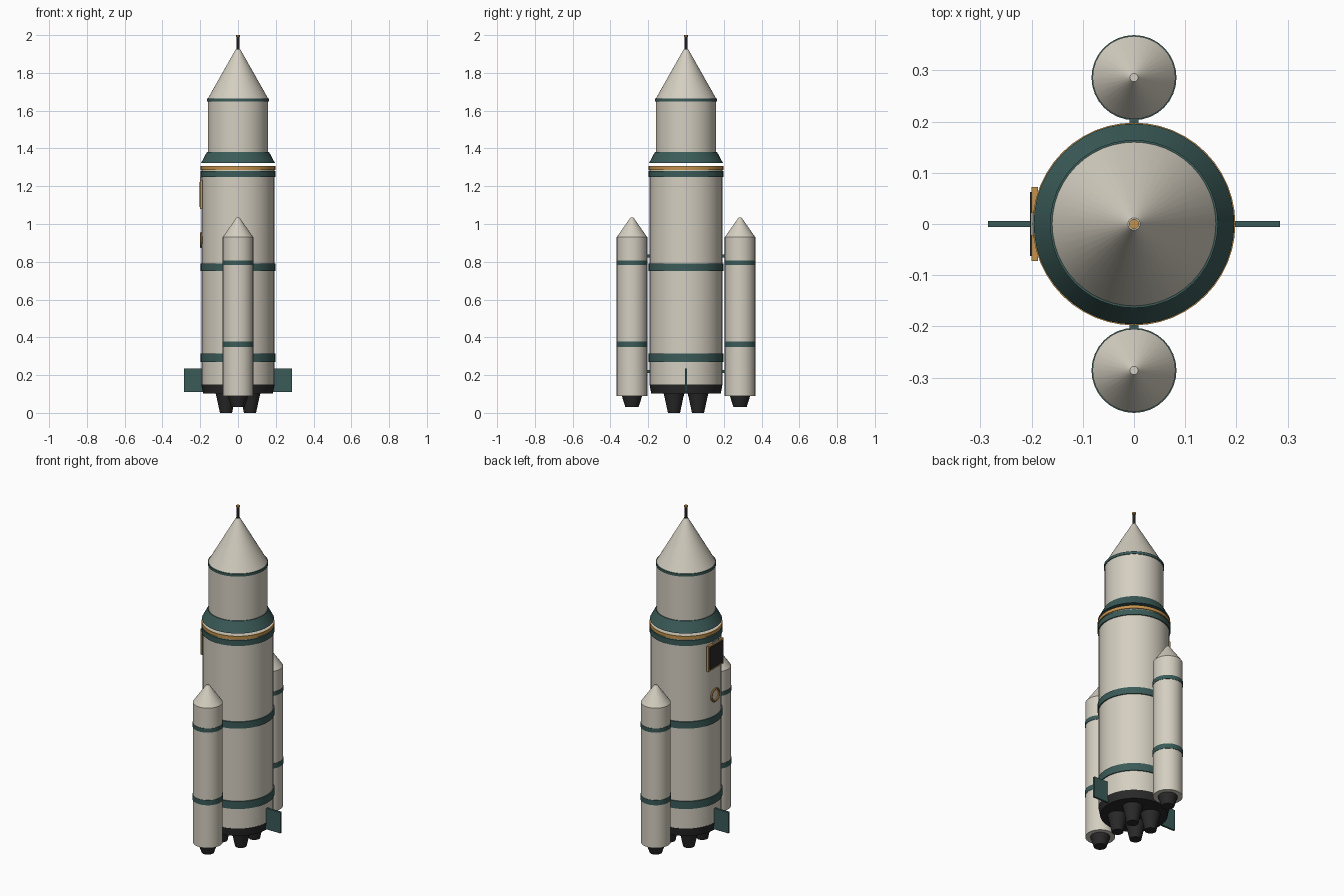
import bpy, bmesh, math
from mathutils import Matrix

if "Cube" in bpy.data.objects:
    bpy.data.objects.remove(bpy.data.objects["Cube"])


def material(name, rgb):
    m = bpy.data.materials.new(name)
    m.diffuse_color = (*rgb, 1)
    m.use_nodes = True
    m.node_tree.nodes["Principled BSDF"].inputs["Base Color"].default_value = m.diffuse_color
    return m


CREAM = material("cream paint", (0.66, 0.62, 0.53))
TEAL = material("dark teal", (0.043, 0.105, 0.098))
BLACK = material("charcoal", (0.022, 0.022, 0.023))
GOLD = material("gold", (0.55, 0.29, 0.075))
GREY = material("grey metal", (0.30, 0.30, 0.29))


def finish(name, bm, mat, loc=(0, 0, 0), smooth=True):
    bmesh.ops.recalc_face_normals(bm, faces=bm.faces)
    me = bpy.data.meshes.new(name)
    bm.to_mesh(me)
    bm.free()
    me.materials.append(mat)
    ob = bpy.data.objects.new(name, me)
    ob.location = loc
    bpy.context.collection.objects.link(ob)
    if smooth:
        bpy.ops.object.select_all(action='DESELECT')
        ob.select_set(True)
        bpy.context.view_layer.objects.active = ob
        bpy.ops.object.shade_smooth_by_angle(angle=math.radians(30))
    return ob


def lathe(name, profile, mat, loc=(0, 0, 0), n=48):
    """Revolve (radius, height) points around z; radius 0 closes the end."""
    bm = bmesh.new()
    rings = []
    for r, z in profile:
        if r == 0:
            rings.append([bm.verts.new((0, 0, z))] * n)
        else:
            rings.append([bm.verts.new((r * math.cos(2 * math.pi * i / n),
                                        r * math.sin(2 * math.pi * i / n), z)) for i in range(n)])
    for a, b in zip(rings, rings[1:]):
        for i in range(n):
            j = (i + 1) % n
            bm.faces.new(list(dict.fromkeys((a[i], a[j], b[j], b[i]))))
    return finish(name, bm, mat, loc)


def band(name, r, z0, z1, mat, depth=0.006, loc=(0, 0, 0), n=48):
    return lathe(name, [(r - depth, z0), (r, z0), (r, z1), (r - depth, z1)], mat, loc, n)


def box(name, lo, hi, mat):
    bm = bmesh.new()
    bmesh.ops.create_cube(bm, size=1)
    for v in bm.verts:
        v.co = [(l + h) / 2 + c * (h - l) for l, h, c in zip(lo, hi, v.co)]
    return finish(name, bm, mat, smooth=False)


# Core stage with its bands and engine bay
lathe("core_stage", [(0.192, 0.148), (0.192, 1.303), (0, 1.303)], CREAM)
for i, (z0, z1) in enumerate([(0.27, 0.315), (0.752, 0.792), (1.248, 1.28)]):
    band(f"core_band_{i}", 0.198, z0, z1, TEAL)
band("separation_ring", 0.198, 1.287, 1.306, GOLD)
lathe("engine_bay", [(0, 0.102), (0.184, 0.102), (0.193, 0.15), (0.188, 0.15)], BLACK)

# Four main engine nozzles
for i in range(4):
    a = math.radians(45 + 90 * i)
    lathe(f"main_nozzle_{i}", [(0.055, 0.103), (0.049, 0.08), (0.032, 0.0), (0, 0.0)], BLACK,
          (0.09 * math.cos(a), 0.09 * math.sin(a), 0), 24)

# Upper stage, flared skirt, nose and antenna
lathe("flared_skirt", [(0, 1.322), (0.196, 1.322), (0.164, 1.382), (0.159, 1.382)], TEAL)
lathe("upper_stage", [(0.16, 1.382), (0.16, 1.655)], CREAM)
band("nose_band", 0.164, 1.648, 1.664, TEAL)
lathe("nose_cone", [(0.161, 1.662), (0.012, 1.925), (0, 1.925)], CREAM)
lathe("antenna", [(0.008, 1.92), (0.008, 1.99)], BLACK, n=12)
lathe("antenna_tip", [(0.008, 1.988), (0.01, 1.99), (0.01, 2.0), (0, 2.0)], GOLD, n=12)

# Side boosters and their struts
for side, s in (("front", -1), ("back", 1)):
    at = (0, 0.286 * s, 0)
    lathe(f"{side}_booster", [(0, 0.09), (0.081, 0.09), (0.081, 0.93),
                              (0.008, 1.034), (0, 1.034)], CREAM, at, 32)
    for i, (z0, z1) in enumerate([(0.348, 0.378), (0.784, 0.808)]):
        band(f"{side}_booster_band_{i}", 0.083, z0, z1, TEAL, 0.003, at, 32)
    lathe(f"{side}_booster_nozzle", [(0.054, 0.091), (0.035, 0.03), (0, 0.03)], BLACK, at, 24)
    for i, z in enumerate((0.22, 0.83)):
        y0, y1 = sorted((0.188 * s, 0.21 * s))
        box(f"{side}_strut_{i}", (-0.009, y0, z - 0.008), (0.009, y1, z + 0.008), TEAL)

# Side fins
for side, s in (("left", -1), ("right", 1)):
    x0, x1 = sorted((0.186 * s, 0.285 * s))
    box(f"{side}_fin", (x0, -0.006, 0.11), (x1, 0.006, 0.236), TEAL)

# Framed hatch panel on the left side
box("hatch_frame", (-0.2, -0.072, 1.08), (-0.188, 0.072, 1.232), GOLD)
box("hatch_panel", (-0.203, -0.063, 1.089), (-0.199, 0.063, 1.223), BLACK)
box("hatch_hinge", (-0.202, -0.022, 1.232), (-0.188, 0.022, 1.25), GREY)

# Porthole ring on the left side
ring = lathe("porthole_ring", [(0.036 + 0.006 * math.cos(t * math.pi / 4),
                                0.006 * math.sin(t * math.pi / 4)) for t in range(9)], GOLD, n=32)
ring.data.transform(Matrix.Rotation(math.pi / 2, 4, 'Y'))
ring.location = (-0.195, 0, 0.915)
